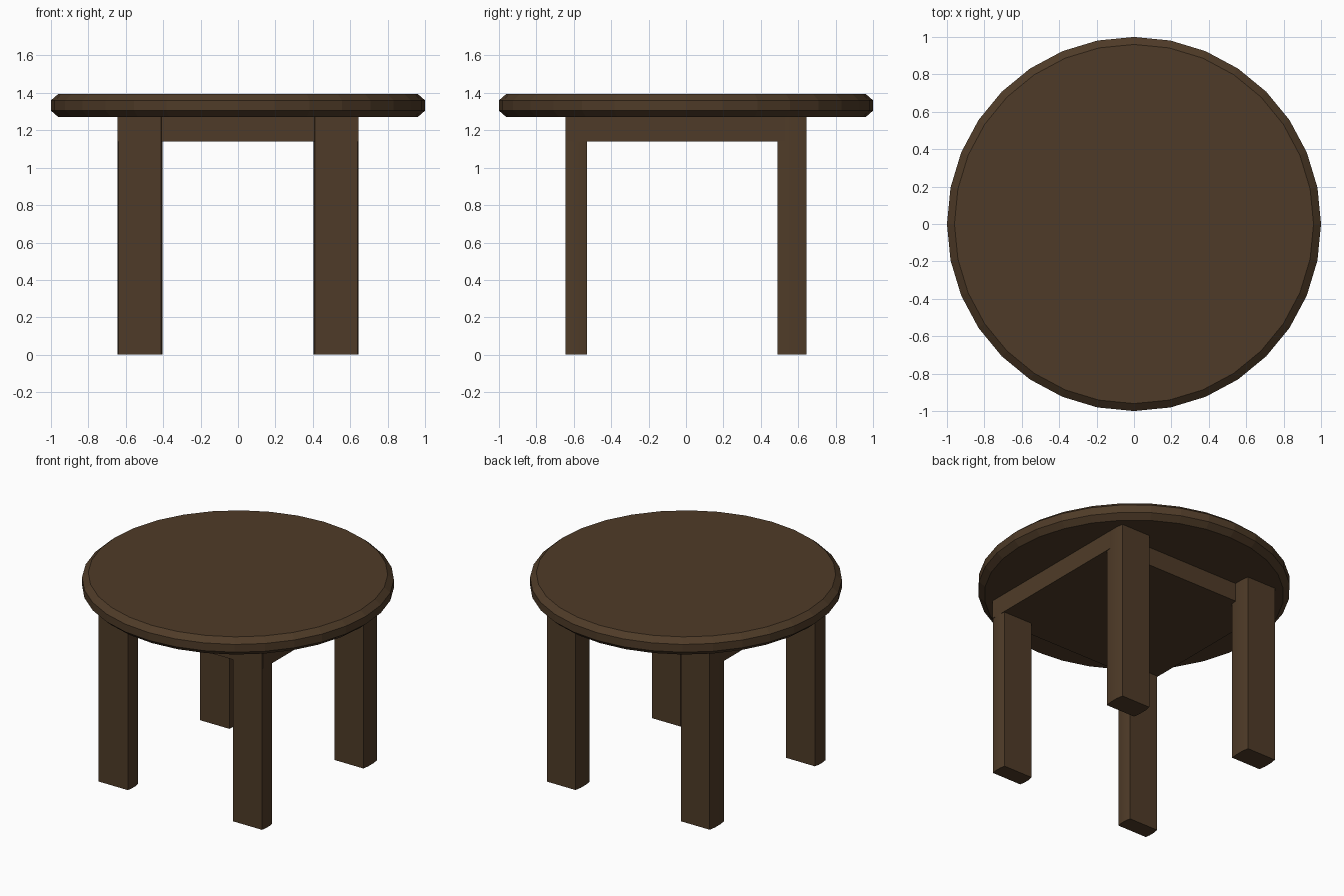
import bpy
import bmesh
import math

cube = bpy.data.objects.get("Cube")
if cube:
    bpy.data.objects.remove(cube, do_unlink=True)

# Dark stained wood
wood = bpy.data.materials.new("dark_brown_wood")
wood.use_nodes = True
COLOUR = (0.078, 0.044, 0.021, 1)
wood.diffuse_color = COLOUR
wood.node_tree.nodes["Principled BSDF"].inputs["Base Color"].default_value = COLOUR


def loft(name, rings, smooth=False):
    """Skin a stack of equal-length point rings and cap both ends."""
    bm = bmesh.new()
    loops = [[bm.verts.new(p) for p in ring] for ring in rings]
    n = len(loops[0])
    for low, high in zip(loops, loops[1:]):
        for i in range(n):
            j = (i + 1) % n
            bm.faces.new((low[i], low[j], high[j], high[i]))
    bm.faces.new(loops[0][::-1])
    bm.faces.new(loops[-1])
    bmesh.ops.recalc_face_normals(bm, faces=bm.faces)
    mesh = bpy.data.meshes.new(name)
    bm.to_mesh(mesh)
    bm.free()
    mesh.materials.append(wood)
    obj = bpy.data.objects.new(name, mesh)
    bpy.context.collection.objects.link(obj)
    if smooth:
        bpy.ops.object.select_all(action="DESELECT")
        obj.select_set(True)
        bpy.context.view_layer.objects.active = obj
        bpy.ops.object.shade_smooth_by_angle(angle=math.radians(25))
    return obj


def circle(radius, z, sides=32):
    steps = [math.tau * i / sides for i in range(sides)]
    return [(radius * math.cos(a), radius * math.sin(a), z) for a in steps]


def prism(name, outline, bottom, top, smooth=False):
    return loft(name, [[(x, y, z) for x, y in outline] for z in (bottom, top)], smooth)


UNDERSIDE, APRON_BOTTOM, SIDE = 1.27, 1.14, 0.645

# Round top with chamfered rims
profile = [(0.96, UNDERSIDE), (1, 1.305), (1, 1.36), (0.96, 1.395)]
loft("table_top", [circle(r, z) for r, z in profile])

# Solid apron block under the top
apron = [(-SIDE, -0.64), (SIDE, -0.64), (SIDE, 0.53), (-SIDE, 0.53)]
prism("apron_block", apron, APRON_BOTTOM, UNDERSIDE)

# Legs with flat front and back and gently bowed sides
BOW = [(0, 0.114), (0.3, 0.12), (0.7, 0.12), (1, 0.112)]
for row, front, back in (("front", -SIDE, -0.53), ("back", 0.49, SIDE)):
    for side, sign in (("left", 1), ("right", -1)):
        edge = [(w, front + t * (back - front)) for t, w in BOW]
        outline = edge + [(-w, y) for w, y in reversed(edge)]
        outline = [(sign * 0.525 + x, y) for x, y in outline]
        prism(f"{row}_{side}_leg", outline, 0, UNDERSIDE, smooth=True)
